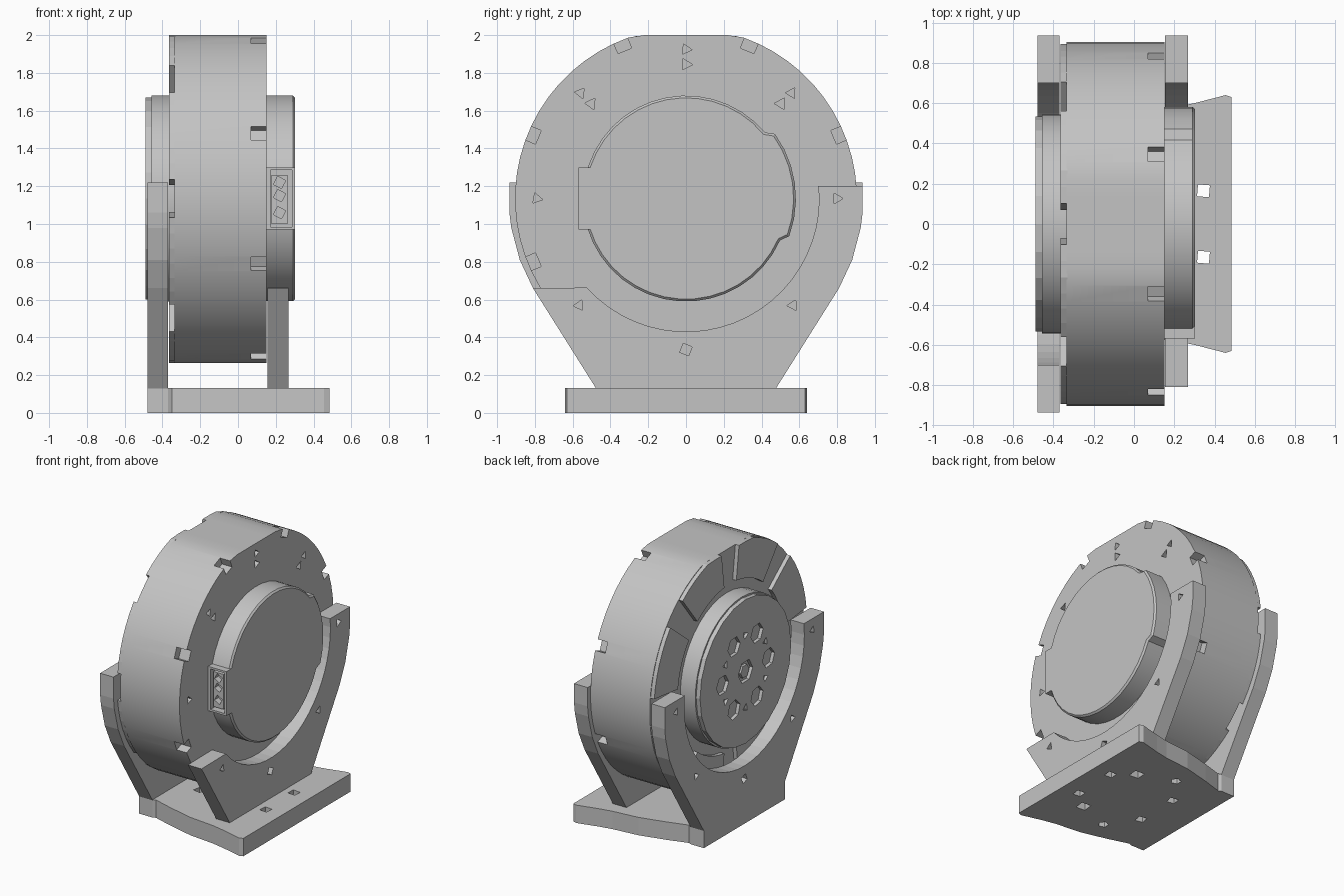
import bpy, bmesh
from math import sin, cos, radians, pi, hypot

cube = bpy.data.objects.get("Cube")
if cube:
    bpy.data.objects.remove(cube)

ZC = 1.135  # height of the drum axis

grey = bpy.data.materials.new("light grey metal")
grey.use_nodes = True
grey.diffuse_color = (0.55, 0.55, 0.55, 1)
grey.node_tree.nodes["Principled BSDF"].inputs["Base Color"].default_value = (0.55, 0.55, 0.55, 1)


def add_prism(bm, pts, a, b, axis):
    """Extrude a 2D outline from a to b along x (outline in y,z), y (x,z) or z (x,y)."""
    place = {"x": lambda p, h: (h, p[0], p[1]),
             "y": lambda p, h: (p[0], h, p[1]),
             "z": lambda p, h: (p[0], p[1], h)}[axis]
    low = [bm.verts.new(place(p, a)) for p in pts]
    high = [bm.verts.new(place(p, b)) for p in pts]
    bm.faces.new(low)
    bm.faces.new(high)
    n = len(pts)
    for i in range(n):
        j = (i + 1) % n
        bm.faces.new((low[i], low[j], high[j], high[i]))


def make(name, prisms, bevel=0):
    bm = bmesh.new()
    for p in prisms:
        add_prism(bm, *p)
    bmesh.ops.recalc_face_normals(bm, faces=bm.faces)
    mesh = bpy.data.meshes.new(name)
    bm.to_mesh(mesh)
    bm.free()
    mesh.materials.append(grey)
    ob = bpy.data.objects.new(name, mesh)
    bpy.context.collection.objects.link(ob)
    if bevel:
        mod = ob.modifiers.new("edge", "BEVEL")
        mod.width = bevel
        mod.limit_method = "ANGLE"
        mod.angle_limit = radians(60)
    return ob


def select(ob):
    bpy.ops.object.select_all(action="DESELECT")
    ob.select_set(True)
    bpy.context.view_layer.objects.active = ob


def cut(ob, prisms):
    cutter = make("cutter", prisms)
    cutter.hide_render = True
    mod = ob.modifiers.new("cut", "BOOLEAN")
    mod.operation, mod.solver, mod.object = "DIFFERENCE", "EXACT", cutter
    select(ob)
    for m in list(ob.modifiers):
        bpy.ops.object.modifier_apply(modifier=m.name)
    bpy.data.objects.remove(cutter)


def smooth(ob):
    select(ob)
    bpy.ops.object.shade_smooth_by_angle(angle=radians(30))


def polar(r, deg, cz=ZC):
    return r * cos(radians(deg)), cz + r * sin(radians(deg))


def ngon(cx, cy, r, n, turn=0):
    return [(cx + r * cos(2 * pi * i / n + turn), cy + r * sin(2 * pi * i / n + turn)) for i in range(n)]


def arc(r, start, end, n):
    return [polar(r, start + (end - start) * i / n) for i in range(n + 1)]


def rect(u0, u1, v0, v1):
    return [(u0, v0), (u1, v0), (u1, v1), (u0, v1)]


# Main drum, flattened at top and bottom, with rim pockets and small screw holes
outline = [(y, min(2.0, max(0.265, z))) for y, z in ngon(0, ZC, 0.905, 64, pi / 64)]
drum = make("drum", [(outline, -0.335, 0.152, "x")])
holes = []
for k in range(8):
    py, pz = polar(0.885, 22.5 + 45 * k)
    holes.append((ngon(py, pz, 0.055, 4, radians(22.5 + 45 * k) + pi / 4), 0.07, 0.2, "x"))
    py, pz = polar(0.79, 45 * k)
    holes.append((ngon(py, pz, 0.032, 3, k), 0.10, 0.2, "x"))
for deg in (90, 135, 45):
    py, pz = polar(0.71, deg)
    holes.append((ngon(py, pz, 0.035, 3, deg), 0.11, 0.2, "x"))
cut(drum, holes)
smooth(drum)

# Raised pads on the output face of the drum
pads = []
for k in range(8):
    mid = 45 * k + 22.5
    sector = arc(0.9, mid - 16, mid + 16, 6) + arc(0.62, mid + 16, mid - 16, 6)
    pads.append(([(y, min(2.0, max(0.265, z))) for y, z in sector], -0.365, -0.33, "x"))
make("drum_pads", pads)

# Output hub and its drilled flange
hub = make("output_hub", [(ngon(0, ZC, 0.545, 40), -0.458, -0.32, "x")])
smooth(hub)
flange = make("output_flange", [(ngon(0, ZC, 0.535, 24), -0.49, -0.455, "x")])
holes = [(ngon(0, ZC, 0.085, 6), -0.6, -0.465, "x")]
for k in range(6):
    py, pz = polar(0.27, 60 * k)
    holes.append((ngon(py, pz, 0.072, 6, k), -0.6, -0.465, "x"))
    py, pz = polar(0.27, 60 * k + 30)
    holes.append((ngon(py, pz, 0.032, 3, k), -0.6, -0.47, "x"))
cut(flange, holes)
centre = make("hub_screw", [(ngon(0, ZC, 0.05, 6), -0.485, -0.46, "x")])

# Rear cap with a bulge on one side
cap_outline = arc(0.582, -20, 36, 6) + arc(0.545, 40, 336, 34)
cap = make("rear_cap", [(cap_outline, 0.14, 0.302, "x")], 0.012)
socket_void = (rect(0.172, 0.285, 0.985, 1.285), -0.7, -0.47, "y")
cut(cap, [socket_void])
smooth(cap)

# Connector housing on the front side of the cap, with a plug block inside
housing = make("connector_housing", [(rect(0.15, 0.302, 0.97, 1.30), -0.568, -0.43, "y")])
cut(housing, [socket_void])
plug = make("connector_block", [(rect(0.178, 0.262, 1.0, 1.26), -0.545, -0.46, "y")])
cut(plug, [(ngon(0.22, z, 0.034, 4, 0.3), -0.7, -0.5, "y") for z in (1.06, 1.15, 1.22)])

# Upright cradle brackets
R_IN = 0.705
right_outer = [(0.47, 0.12), (0.81, 0.66), (0.88, 0.81), (0.925, 0.98), (0.935, 1.06)]
mirrored = [(-y, z) for y, z in reversed(right_outer)]

rear_pts = right_outer + [(0.935, 1.2), (0.70, 1.2)] + arc(R_IN, 0, -138, 22) + [(-0.81, 0.66), (-0.47, 0.12)]
rear_bracket = make("rear_bracket", [(rear_pts, 0.155, 0.267, "x")])
front_pts = right_outer + [(0.935, 1.22), (0.70, 1.22)] + arc(R_IN, 0, -180, 28) + [(-0.70, 1.22), (-0.935, 1.22)] + mirrored
front_bracket = make("output_bracket", [(front_pts, -0.48, -0.37, "x")])
for ob, a, b, angles in ((rear_bracket, 0.235, 0.3, (0, -45, -135)),
                         (front_bracket, -0.5, -0.44, (0, -45, -135, 180))):
    drill = [(ngon(0, 0.335, 0.036, 4, 0.4), a, b, "x")]
    for deg in angles:
        py, pz = polar(0.8, deg)
        drill.append((ngon(py, pz, 0.032, 3, deg), a, b, "x"))
    cut(ob, drill)

# Base plate, widening towards the rear
side = [(-0.48, 0.475), (-0.37, 0.475), (-0.35, 0.465), (-0.2, 0.51), (0.0, 0.56),
        (0.2, 0.58), (0.3, 0.6), (0.455, 0.64), (0.485, 0.63)]
base = make("base_plate", [(side + [(x, -y) for x, y in reversed(side)], 0, 0.133, "z")])
holes = []
for s in (-1, 1):
    holes.append((ngon(0.345, 0.165 * s, 0.042, 4, 0.7), -0.1, 0.3, "z"))
    holes.append((ngon(-0.2, 0.165 * s, 0.042, 4, 0.6), -0.1, 0.3, "z"))
    holes.append((ngon(0.21, 0.28 * s, 0.052, 4, 0.7), -0.1, 0.08, "z"))
    holes.append((ngon(-0.05, 0.38 * s, 0.036, 5), -0.1, 0.06, "z"))
cut(base, holes)
